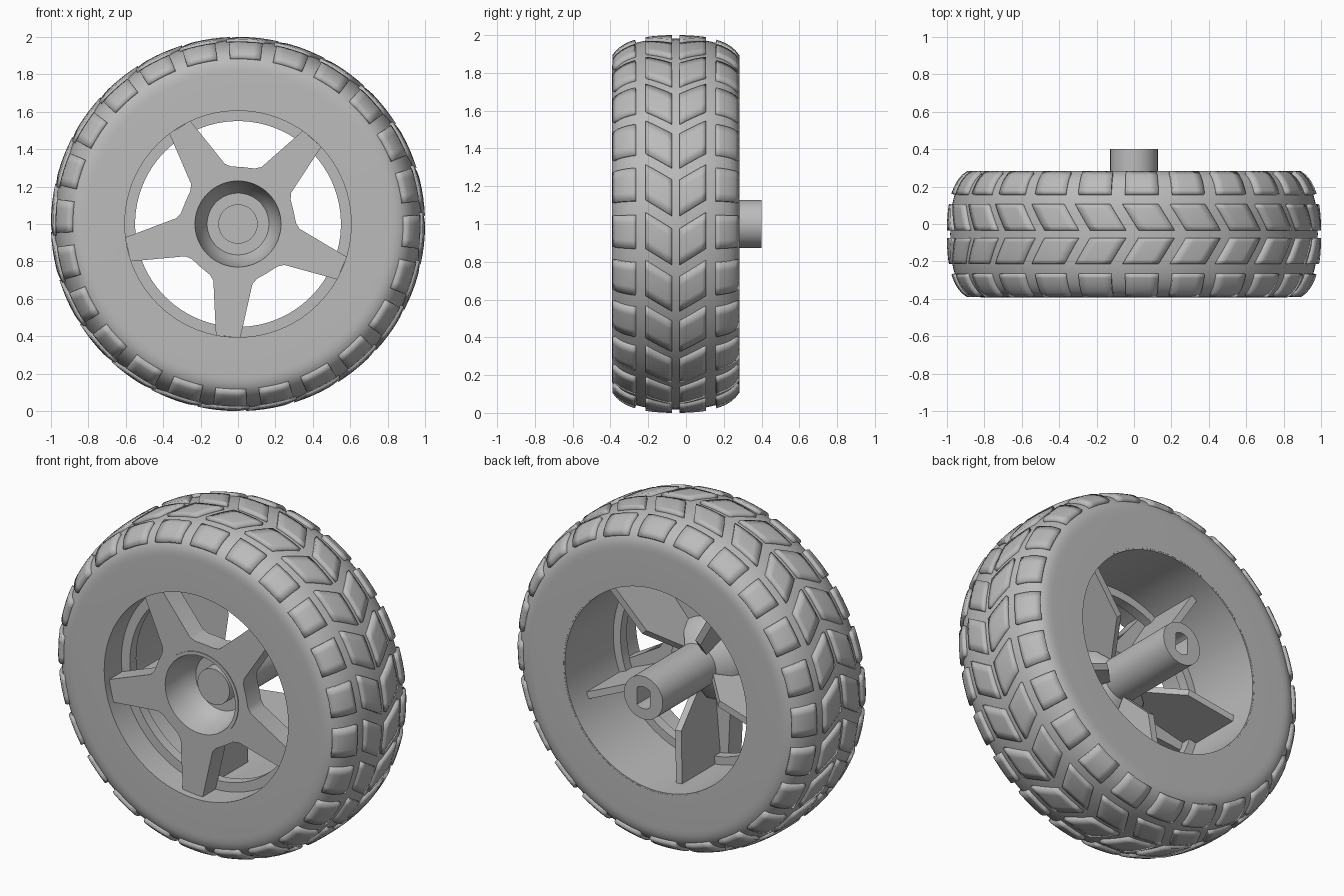
import bpy, bmesh
from math import sin, cos, pi, radians
from mathutils import Matrix, Vector

if "Cube" in bpy.data.objects:
    bpy.data.objects.remove(bpy.data.objects["Cube"], do_unlink=True)

grey = bpy.data.materials.new("plain grey")
grey.use_nodes = True
grey.diffuse_color = (0.5, 0.5, 0.5, 1)
grey.node_tree.nodes["Principled BSDF"].inputs["Base Color"].default_value = grey.diffuse_color

MID = -0.054      # tyre centre plane along y
HALF = 0.338      # half tyre width
SHOULDER, CROWN = 0.81, 0.982


def polar(r, angle, y):
    return Vector((r * cos(angle), y, 1 + r * sin(angle)))


def finish(bm, name, angle=30, fix_normals=True):
    if fix_normals:
        bmesh.ops.recalc_face_normals(bm, faces=bm.faces)
    mesh = bpy.data.meshes.new(name)
    bm.to_mesh(mesh)
    bm.free()
    mesh.materials.append(grey)
    obj = bpy.data.objects.new(name, mesh)
    bpy.context.collection.objects.link(obj)
    bpy.ops.object.select_all(action='DESELECT')
    obj.select_set(True)
    bpy.context.view_layer.objects.active = obj
    bpy.ops.object.shade_smooth_by_angle(angle=radians(angle))
    return obj


def lathe(profile, steps, closed=True):
    """Spin (radius, y) points around the wheel axle."""
    bm = bmesh.new()
    rings = []
    for r, y in profile:
        if r == 0:
            rings.append([bm.verts.new((0, y, 1))] * steps)
        else:
            rings.append([bm.verts.new(polar(r, 2 * pi * i / steps, y)) for i in range(steps)])
    pairs = list(zip(rings, rings[1:]))
    if closed:
        pairs.append((rings[-1], rings[0]))
    for a, b in pairs:
        for i in range(steps):
            j = (i + 1) % steps
            corners = list(dict.fromkeys((a[i], a[j], b[j], b[i])))
            if len(corners) > 2:
                bm.faces.new(corners)
    return bm


def thicken(bm, offset):
    """Extrude all faces into a solid."""
    result = bmesh.ops.extrude_face_region(bm, geom=bm.faces[:], use_keep_orig=True)
    verts = [v for v in result["geom"] if isinstance(v, bmesh.types.BMVert)]
    bmesh.ops.translate(bm, verts=verts, vec=offset)


# Tyre: rounded outer section, flat sidewalls, straight bore
section = []
for i in range(33):
    t = pi * i / 32
    c, s = cos(t), max(sin(t), 0)
    d = HALF * abs(c) ** 0.8 * (-1 if c > 0 else 1)
    section.append((SHOULDER + (CROWN - SHOULDER) * s ** 0.8, MID + d))
tyre = [(0.605, MID - HALF)] + section + [(0.605, MID + HALF)]
finish(lathe(tyre, 96), "tyre")


# Tread blocks: curved patches thickened out from the tyre surface
def tread_radius(d):
    return SHOULDER + (CROWN - SHOULDER) * (1 - (abs(d) / HALF) ** 2.5) ** 0.4


def tread_patch(bm, d0, d1, a0, a1, half_length, n=6):
    grid = []
    for i in range(n + 1):
        f = i / n
        d = d0 + (d1 - d0) * f
        mid = a0 + (a1 - a0) * f
        grid.append([bm.verts.new(polar(tread_radius(d), radians(mid + half_length * (2 * j / 4 - 1)), MID + d))
                     for j in range(5)])
    for i in range(n):
        for j in range(4):
            face = bm.faces.new((grid[i][j], grid[i][j + 1], grid[i + 1][j + 1], grid[i + 1][j]))
            face.normal_update()
            centre = face.calc_center_median() - Vector((0, MID, 1))
            if face.normal.dot(centre) < 0:
                face.normal_flip()


bm = bmesh.new()
for k in range(24):
    turn = 15 * k
    for side in (-1, 1):
        tread_patch(bm, side * 0.21, side * 0.322, turn - 2.5, turn - 2.5, 5.3)
        tread_patch(bm, side * 0.02, side * 0.158, turn - 7, turn - 2, 5.6)
blocks = finish(bm, "tread_blocks", fix_normals=False)
solid = blocks.modifiers.new("thickness", 'SOLIDIFY')
solid.thickness = 0.036
solid.offset = 0

# Rim: barrel with an inward flange near the front
finish(lathe([(0.55, -0.23), (0.62, -0.23), (0.62, 0.283), (0.597, 0.283),
              (0.597, -0.17), (0.55, -0.17)], 96), "rim")

# Hub: open cup with a boss inside, and an axle tube with a flat-sided bore
hub = lathe([(0, -0.23), (0.105, -0.23), (0.105, -0.16), (0.165, -0.16), (0.19, -0.2),
             (0.215, -0.26), (0.23, -0.355), (0.25, -0.355), (0.25, -0.28), (0.235, -0.21),
             (0.2, -0.15), (0.127, -0.1), (0.127, 0.4), (0.065, 0.4), (0.065, 0.1), (0, 0.1)],
            64, closed=False)
for v in hub.verts:
    if v.co.y > 0.05 and (v.co - Vector((0, v.co.y, 1))).length < 0.07:
        v.co.x = max(-0.042, min(0.042, v.co.x))
finish(hub, "hub")

# Five-spoke star plate around the hub
outline = [(0.305, -36), (0.31, -24), (0.33, -18.5), (0.607, -6.2),
           (0.607, 6.2), (0.33, 18.5), (0.31, 24)]
inner_angles = [-36, -27, -18, -7, 7, 18, 27]
FIRST = -95
bm = bmesh.new()
outer, inner = [], []
for k in range(5):
    turn = FIRST + 72 * k
    outer += [bm.verts.new(polar(r, radians(turn + a), -0.35)) for r, a in outline]
    inner += [bm.verts.new(polar(0.24, radians(turn + a), -0.35)) for a in inner_angles]
for i in range(len(outer)):
    j = (i + 1) % len(outer)
    bm.faces.new((outer[i], outer[j], inner[j], inner[i]))
thicken(bm, (0, 0.125, 0))
finish(bm, "spokes")

# Thin stiffening rib behind each spoke
rib = [(0.61, -0.25), (0.61, 0.14), (0.3, 0.11), (0.12, -0.08), (0.2, -0.145), (0.245, -0.26)]
for k in range(5):
    bm = bmesh.new()
    bm.faces.new([bm.verts.new((r, y, -0.02)) for r, y in rib])
    thicken(bm, (0, 0, 0.04))
    place = Matrix.Translation((0, 0, 1)) @ Matrix.Rotation(-radians(FIRST + 72 * k), 4, 'Y')
    bmesh.ops.transform(bm, matrix=place, verts=bm.verts)
    finish(bm, f"rib_{k + 1}")
